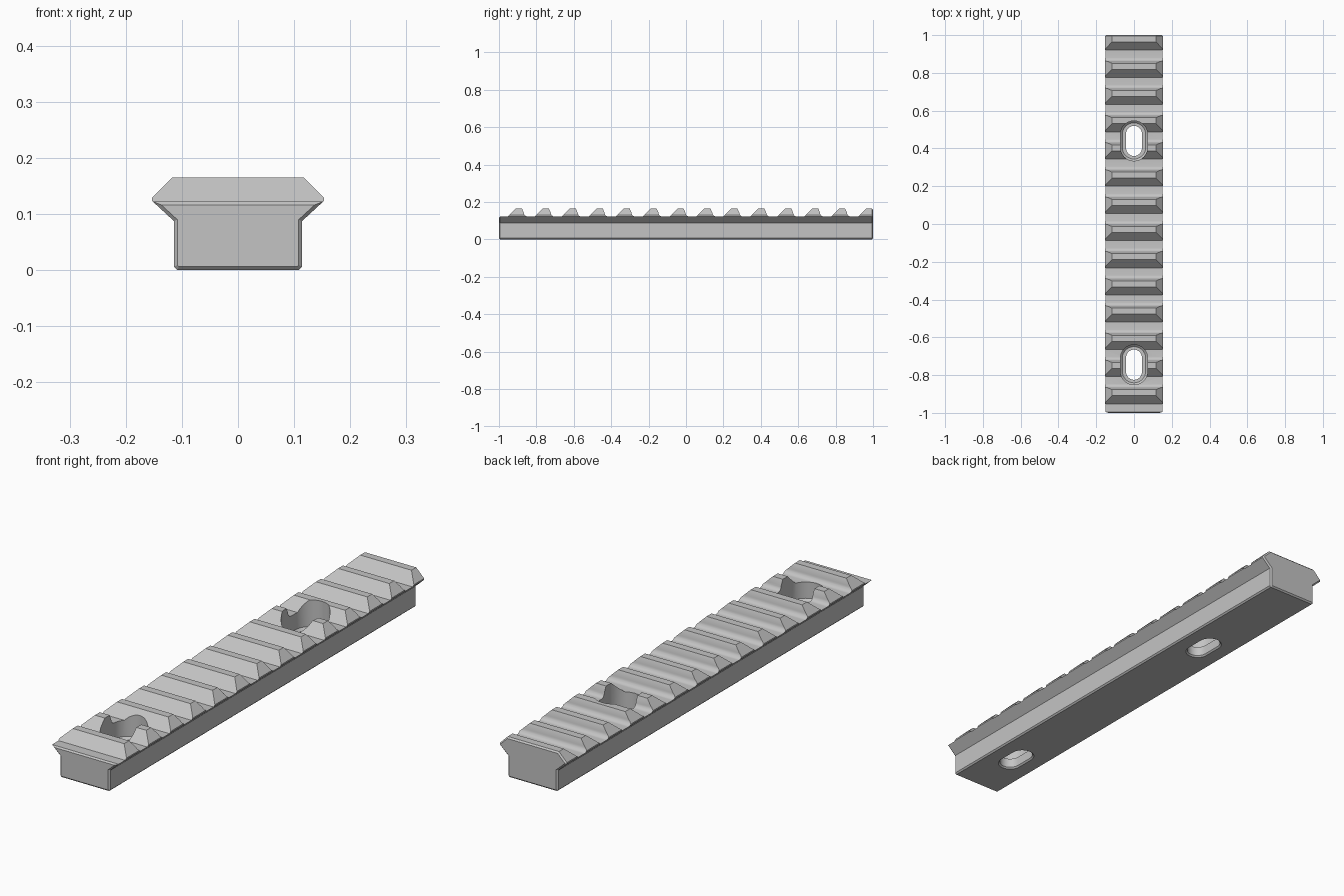
import bpy
import bmesh
import math

if "Cube" in bpy.data.objects:
    bpy.data.objects.remove(bpy.data.objects["Cube"], do_unlink=True)

FLOOR, PITCH, TEETH, FIRST = 0.122, 0.144, 14, -0.952

metal = bpy.data.materials.new("light grey metal")
metal.use_nodes = True
grey = (0.55, 0.55, 0.55, 1)
metal.diffuse_color = grey
metal.node_tree.nodes["Principled BSDF"].inputs["Base Color"].default_value = grey


def loft(name, rings, bevel=0):
    """Skin equal-length rings, cap both ends and optionally chamfer the caps."""
    bm = bmesh.new()
    loops = [[bm.verts.new(p) for p in ring] for ring in rings]
    caps = [bm.faces.new(loops[0]), bm.faces.new(loops[-1])]
    n = len(loops[0])
    for a, b in zip(loops, loops[1:]):
        for i in range(n):
            j = (i + 1) % n
            bm.faces.new((a[i], a[j], b[j], b[i]))
    bmesh.ops.recalc_face_normals(bm, faces=bm.faces)
    if bevel:
        edges = [e for f in caps for e in f.edges]
        bmesh.ops.bevel(bm, geom=edges, offset=bevel, segments=1, affect='EDGES')
    mesh = bpy.data.meshes.new(name)
    bm.to_mesh(mesh)
    bm.free()
    mesh.materials.append(metal)
    obj = bpy.data.objects.new(name, mesh)
    bpy.context.collection.objects.link(obj)
    return obj


def boolean(obj, cutter, operation):
    cutter.hide_render = True
    mod = obj.modifiers.new(operation, 'BOOLEAN')
    mod.operation, mod.object, mod.solver = operation, cutter, 'EXACT'
    bpy.context.view_layer.objects.active = obj
    bpy.ops.object.modifier_apply(modifier=mod.name)
    bpy.data.objects.remove(cutter, do_unlink=True)


def slot_ring(cy, z, radius, straight, steps=16):
    pts = []
    for side in (0, 1):
        shift = straight if side == 0 else -straight
        for i in range(steps + 1):
            a = math.pi * (side + i / steps)
            pts.append((radius * math.cos(a), cy + shift + radius * math.sin(a), z))
    return pts


# Rail body: mirrored dovetail section along y, chamfered at both ends
half = [(0.108, 0), (0.114, 0.006), (0.114, 0.087), (0.153, 0.123),
        (0.153, 0.129), (0.117, 0.165)]
section = half + [(-x, z) for x, z in reversed(half)]
rail = loft("slotted_rail", [[(x, y, z) for x, z in section] for y in (-1, 1)], 0.006)

# Side outline: sloped front of each tooth, steep back with a fillet
outline = [(-1.05, -0.05), (-1.05, FLOOR - 0.056), (-0.994, FLOOR)]
for k in range(TEETH):
    y = FIRST + k * PITCH
    outline.append((y, FLOOR))
    if k == TEETH - 1:
        outline += [(y + 0.07, FLOOR + 0.07), (1.05, FLOOR + 0.07)]
        break
    outline.append((y + 0.065, 0.187))
    for i in range(7):
        a = math.pi * (1 + i / 12)
        outline.append((y + 0.105 + 0.02 * math.cos(a),
                        FLOOR + 0.02 + 0.02 * math.sin(a)))
outline.append((1.05, -0.05))
teeth = loft("teeth_outline", [[(x, y, z) for y, z in outline] for x in (-0.3, 0.3)])
boolean(rail, teeth, 'INTERSECT')

# Two counterbored mounting slots
levels = [(-0.01, 0.058, 0.038), (0.006, 0.042, 0.038), (0.045, 0.042, 0.038),
          (0.045, 0.062, 0.034), (0.055, 0.072, 0.034), (0.25, 0.072, 0.034)]
for cy in (0.44, -0.745):
    cutter = loft("slot_cutter", [slot_ring(cy, *level) for level in levels])
    boolean(rail, cutter, 'DIFFERENCE')

# Smooth fillets and slot walls, crisp edges elsewhere
bpy.ops.object.select_all(action='DESELECT')
rail.select_set(True)
bpy.context.view_layer.objects.active = rail
bpy.ops.object.shade_smooth_by_angle(angle=math.radians(25))
